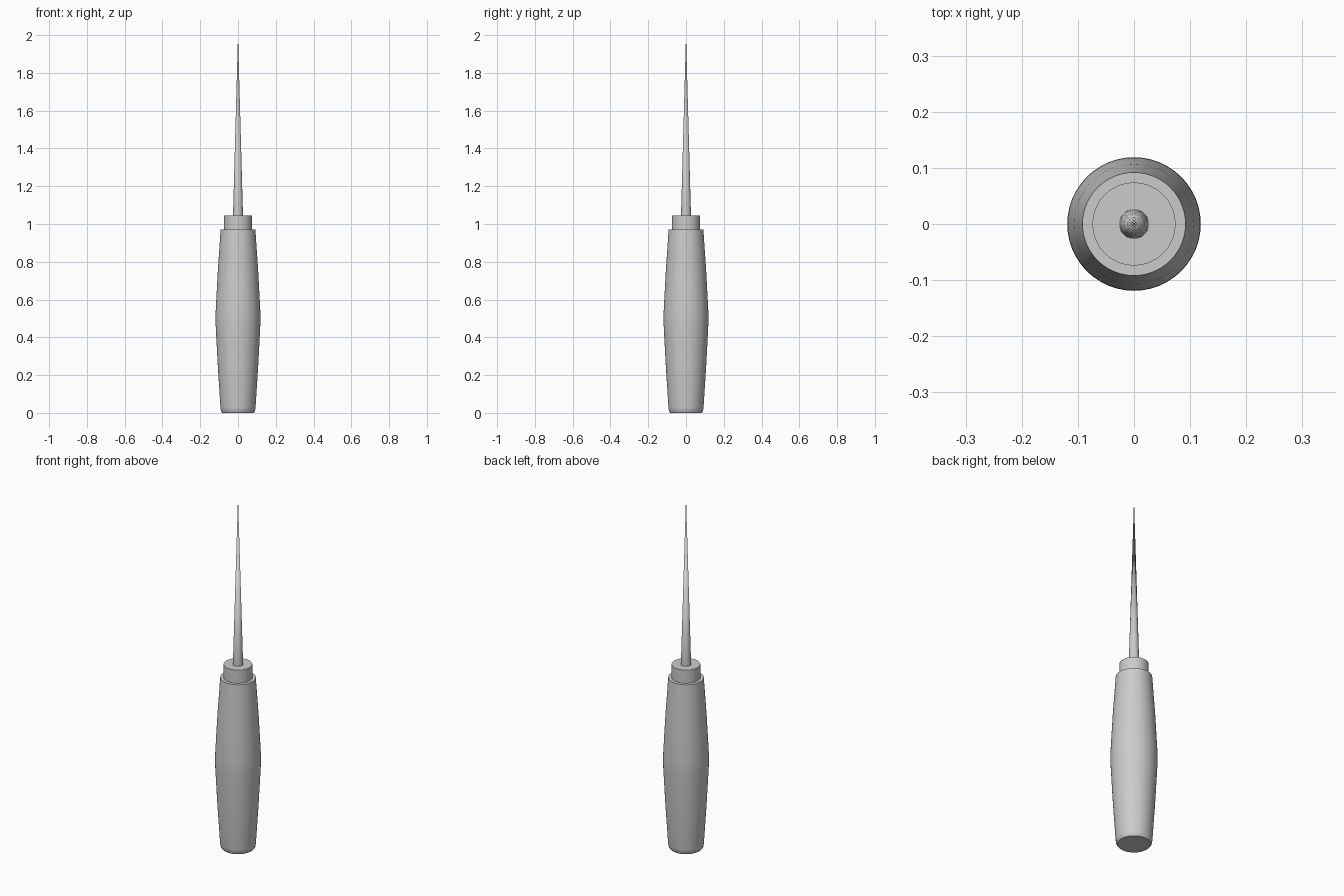
import bpy, bmesh, math

if "Cube" in bpy.data.objects:
    bpy.data.objects.remove(bpy.data.objects["Cube"])

SIDES = 48

def lathe(name, profile, angle=40):
    """Spin a (radius, z) profile round the z axis; radius 0 makes a pole."""
    bm = bmesh.new()
    rings = []
    for r, z in profile:
        if r == 0:
            rings.append([bm.verts.new((0, 0, z))] * SIDES)
        else:
            rings.append([bm.verts.new((r * math.cos(2 * math.pi * i / SIDES),
                                        r * math.sin(2 * math.pi * i / SIDES), z))
                          for i in range(SIDES)])
    for a, b in zip(rings, rings[1:]):
        for i in range(SIDES):
            j = (i + 1) % SIDES
            bm.faces.new(list(dict.fromkeys((a[i], a[j], b[j], b[i]))))
    bmesh.ops.recalc_face_normals(bm, faces=bm.faces)
    mesh = bpy.data.meshes.new(name)
    bm.to_mesh(mesh)
    bm.free()
    obj = bpy.data.objects.new(name, mesh)
    bpy.context.collection.objects.link(obj)
    bpy.ops.object.select_all(action='DESELECT')
    obj.select_set(True)
    bpy.context.view_layer.objects.active = obj
    bpy.ops.object.shade_smooth_by_angle(angle=math.radians(angle))
    return obj

# Swelling grip with a softened butt end
lathe("handle", [(0, 0), (0.084, 0), (0.09, 0.008), (0.093, 0.03), (0.107, 0.25),
                 (0.118, 0.46), (0.119, 0.5), (0.118, 0.54), (0.107, 0.75),
                 (0.093, 0.955), (0.092, 0.97), (0, 0.97)])

# Collar between handle and spike
lathe("collar", [(0, 0.96), (0.074, 0.96), (0.074, 1.045), (0, 1.045)])

# Long tapering spike
lathe("spike", [(0, 1.0), (0.027, 1.0), (0.026, 1.06), (0.0, 2.0)])
